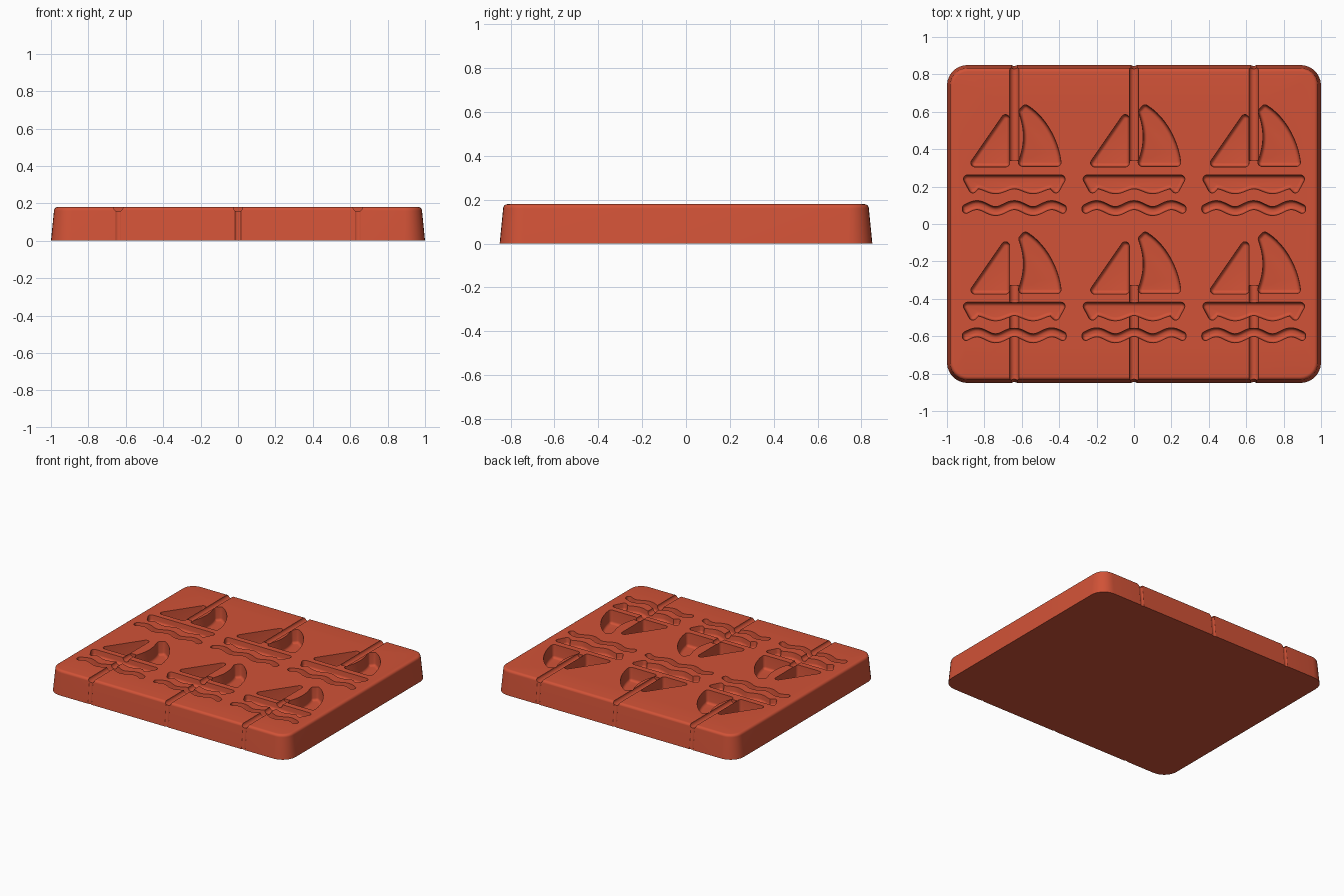
import bpy, bmesh, math
from mathutils import Matrix, Vector
from mathutils.geometry import interpolate_bezier

cube = bpy.data.objects.get("Cube")
if cube:
    bpy.data.objects.remove(cube, do_unlink=True)

TOP = 0.18
COLUMNS = (-0.64, 0, 0.64)
ROWS = (0, -0.68)


def offset_directions(outline):
    """Pairs of point and outward direction, with round joins at convex corners."""
    pairs = []
    count = len(outline)
    for i, point in enumerate(outline):
        before = (point - outline[i - 1]).normalized()
        after = (outline[(i + 1) % count] - point).normalized()
        n0 = Vector((before.y, -before.x))
        n1 = Vector((after.y, -after.x))
        turn = math.atan2(before.cross(after), before.dot(after))
        if turn > 0.25:
            steps = math.ceil(turn / 0.25)
            for k in range(steps + 1):
                pairs.append((point, Matrix.Rotation(turn * k / steps, 2) @ n0))
        else:
            middle = (n0 + n1).normalized()
            pairs.append((point, middle / middle.dot(n0)))
    return pairs


def loft(bm, outline, rings, origin=(0, 0)):
    """Closed solid from an outline grown by a radius at each height."""
    pairs = offset_directions([Vector(p) for p in outline])
    origin = Vector(origin)
    loops = [[bm.verts.new((*(p + d * radius + origin), z)) for p, d in pairs]
             for radius, z in rings]
    for low, high in zip(loops, loops[1:]):
        for i in range(len(pairs)):
            bm.faces.new((low[i - 1], low[i], high[i], high[i - 1]))
    bm.faces.new(loops[0])
    bm.faces.new(loops[-1])


def cavity_rings(radius, depth):
    """Drafted wall with a rounded foot."""
    fillet = radius * 0.85
    floor = TOP - depth
    rings = [(radius + 0.002, TOP + 0.02), (radius, TOP)]
    for k in range(6):
        a = math.radians(90 - 18 * k)
        rings.append((fillet * math.sin(a), floor + fillet * (1 - math.cos(a))))
    return rings


def make_object(name, bm):
    bmesh.ops.remove_doubles(bm, verts=bm.verts, dist=0.0002)
    bmesh.ops.recalc_face_normals(bm, faces=bm.faces)
    mesh = bpy.data.meshes.new(name)
    bm.to_mesh(mesh)
    bm.free()
    obj = bpy.data.objects.new(name, mesh)
    bpy.context.collection.objects.link(obj)
    return obj


def bezier(*points):
    a, h1, h2, b = [Vector((*p, 0)) for p in points]
    return [p.to_2d() for p in interpolate_bezier(a, h1, h2, b, 12)]


def ripple(x, height, swing):
    return (x, height + swing * math.cos(math.tau * x / 0.2))


def span(reach, count):
    return [reach * (2 * i / count - 1) for i in range(count + 1)]


# Tray block: drafted sides, rounded corners and top edge
bm = bmesh.new()
rim = [(0.094 - 0.02 * (1 - math.cos(math.radians(a))),
        TOP - 0.02 + 0.02 * math.sin(math.radians(a))) for a in range(0, 91, 15)]
loft(bm, [(-0.89, -0.74), (0.89, -0.74), (0.89, 0.74), (-0.89, 0.74)],
     [(0.11, 0)] + rim)
tray = make_object("mould_tray", bm)

# Boat cavity outlines
small_sail = [(-0.21, 0.327), (-0.047, 0.327), (-0.047, 0.563)]
main_sail = (bezier((0.228, 0.33), (0.215, 0.44), (0.15, 0.56), (0.06, 0.615))
             + bezier((0.046, 0.6), (0.08, 0.5), (0.08, 0.43), (0.044, 0.33)))
hull = ([(-0.25, 0.24), (-0.222, 0.188)]
        + [ripple(x, 0.197, 0.013) for x in span(0.2, 32)]
        + [(0.222, 0.188), (0.25, 0.24)])
wave = ([ripple(x, 0.081, 0.016) for x in span(0.258, 40)]
        + [ripple(-x, 0.089, 0.016) for x in span(0.258, 40)])
shapes = ((small_sail, 0.022, 0.1), (main_sail, 0.022, 0.1),
          (hull, 0.022, 0.05), (wave, 0.02, 0.05))

bm = bmesh.new()
for x in COLUMNS:
    for y in ROWS:
        for outline, radius, depth in shapes:
            loft(bm, outline, cavity_rings(radius, depth), (x, y))
boats = make_object("boat_cutter", bm)

# Stick channels from the long edges, and shallow grooves down the walls
channel_bm, groove_bm = bmesh.new(), bmesh.new()
for x in COLUMNS:
    for inner, outer in ((0.34, 0.95), (-0.33, -0.95)):
        side = math.copysign(1, outer)
        bmesh.ops.create_cone(
            channel_bm, cap_ends=True, segments=24, radius1=0.025, radius2=0.025,
            depth=abs(outer - inner),
            matrix=Matrix.Translation((x, (inner + outer) / 2, TOP))
            @ Matrix.Rotation(math.pi / 2, 4, "X"))
        bmesh.ops.create_cone(
            groove_bm, cap_ends=True, segments=24, radius1=0.025, radius2=0.025,
            depth=0.4,
            matrix=Matrix.Translation((x, side * 0.862, 0.08))
            @ Matrix.Rotation(side * 0.1, 4, "X"))
channels = make_object("channel_cutter", channel_bm)
grooves = make_object("groove_cutter", groove_bm)

# Carve the tray
bpy.context.view_layer.objects.active = tray
tray.select_set(True)
for cutter in (boats, channels, grooves):
    cutter.hide_render = True
    mod = tray.modifiers.new(cutter.name, "BOOLEAN")
    mod.operation = "DIFFERENCE"
    mod.solver = "EXACT"
    mod.object = cutter
    bpy.ops.object.modifier_apply(modifier=mod.name)
    bpy.data.objects.remove(cutter, do_unlink=True)

# Silicone colour and shading
silicone = bpy.data.materials.new("brick_red_silicone")
silicone.use_nodes = True
colour = (0.64, 0.085, 0.038, 1)
silicone.diffuse_color = colour
silicone.node_tree.nodes["Principled BSDF"].inputs["Base Color"].default_value = colour
tray.data.materials.clear()
tray.data.materials.append(silicone)
bpy.ops.object.shade_smooth_by_angle(angle=math.radians(35))
